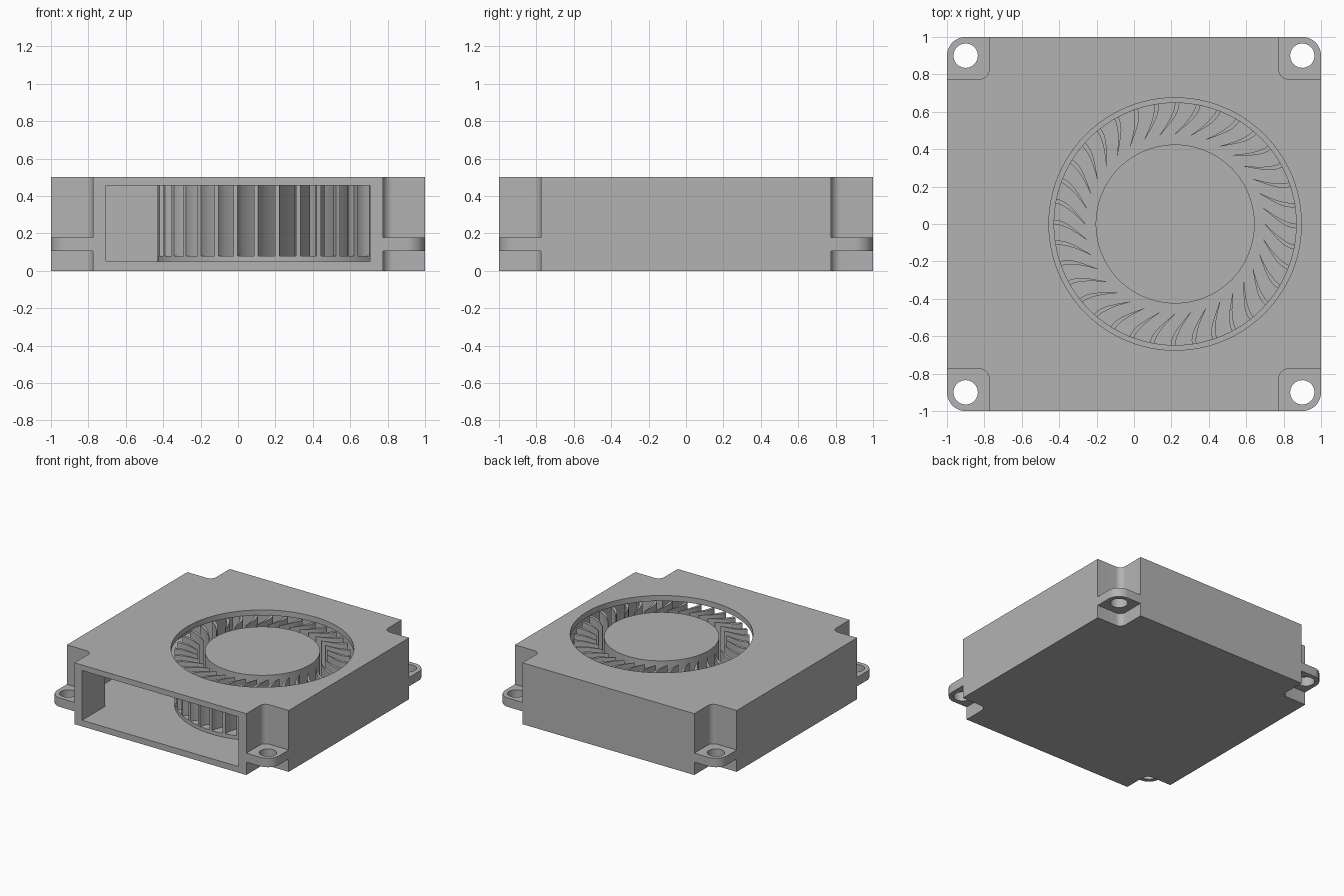
import bpy, bmesh, math
from math import sin, cos, pi, radians

if "Cube" in bpy.data.objects:
    bpy.data.objects.remove(bpy.data.objects["Cube"])

grey = bpy.data.materials.new("plain_grey")
grey.diffuse_color = (0.45, 0.45, 0.45, 1)
grey.use_nodes = True
grey.node_tree.nodes["Principled BSDF"].inputs["Base Color"].default_value = grey.diffuse_color
CX = 0.22  # impeller axis


def arc(cx, cy, r, a0, a1, n):
    return [(cx + r * cos(radians(a0 + (a1 - a0) * i / n)),
             cy + r * sin(radians(a0 + (a1 - a0) * i / n))) for i in range(n + 1)]


def circle(cx, cy, r, n=96):
    return arc(cx, cy, r, 0, 360, n)[:-1]


def rot(pts, k):
    for _ in range(k):
        pts = [(-y, x) for x, y in pts]
    return pts


def prism(bm, pts, z0, z1):
    low = [bm.verts.new((x, y, z0)) for x, y in pts]
    top = [bm.verts.new((x, y, z1)) for x, y in pts]
    n = len(pts)
    bm.faces.new(low[::-1])
    bm.faces.new(top)
    for i in range(n):
        j = (i + 1) % n
        bm.faces.new((low[i], low[j], top[j], top[i]))


def make(name, prisms):
    bm = bmesh.new()
    for p in prisms:
        prism(bm, *p)
    bmesh.ops.recalc_face_normals(bm, faces=bm.faces)
    me = bpy.data.meshes.new(name)
    bm.to_mesh(me)
    bm.free()
    me.materials.append(grey)
    ob = bpy.data.objects.new(name, me)
    bpy.context.collection.objects.link(ob)
    return ob


def activate(ob):
    bpy.ops.object.select_all(action='DESELECT')
    ob.select_set(True)
    bpy.context.view_layer.objects.active = ob


def cut(ob, prisms):
    for p in prisms:
        c = make("cutter", [p])
        c.hide_render = True
        m = ob.modifiers.new("cut", 'BOOLEAN')
        m.operation, m.solver, m.object = 'DIFFERENCE', 'EXACT', c
        activate(ob)
        bpy.ops.object.modifier_apply(modifier=m.name)
        bpy.data.objects.remove(c)


parts = []

# Housing: square with filleted corner notches, hollow, open at front and top
corner = [(1, 0.775)] + arc(0.825, 0.825, 0.05, 270, 180, 8) + [(0.775, 1)]
outline = [p for k in range(4) for p in rot(corner, k)]
housing = make("housing", [(outline, 0, 0.5)])
half = [(0.705, -1.1), (0.705, -0.705), (0.935, -0.705),
        (0.935, 0.705), (0.705, 0.705), (0.705, 0.935)]
cavity = half + [(-x, y) for x, y in reversed(half)]
cut(housing, [(cavity, 0.05, 0.455), (circle(CX, 0, 0.675), 0.4, 0.6)])
parts.append(housing)

# Mounting tabs with screw holes
tab = [(0.77, 0.77), (1, 0.77)] + arc(0.9, 0.9, 0.1, 0, 90, 12) + [(0.77, 1)]
for k, name in enumerate(("back_right", "back_left", "front_left", "front_right")):
    ob = make("mounting_tab_" + name, [(rot(tab, k), 0.105, 0.178)])
    cut(ob, [(rot(circle(0.9, 0.9, 0.065, 40), k), 0, 0.3)])
    parts.append(ob)

# Impeller base disc and hub
parts.append(make("impeller_disc", [(circle(CX, 0, 0.65), 0.045, 0.08)]))
parts.append(make("impeller_hub", [(circle(CX, 0, 0.425), 0.07, 0.48)]))

# Curved blades, thin at the inner tip
R0, R1, N, STEPS = 0.48, 0.65, 36, 7


def blade(a):
    sides = ([], [])
    for i in range(STEPS + 1):
        t = i / STEPS
        r = R0 + (R1 - R0) * t
        ang = a - radians(11) * (1 - (1 - t) ** 2)
        w = (0.004 + 0.02 * min(1, t * 1.6)) / 2 / r
        for s, d in zip(sides, (-w, w)):
            s.append((CX + r * cos(ang + d), r * sin(ang + d)))
    return sides[0] + sides[1][::-1]


parts.append(make("impeller_blades",
                  [(blade(2 * pi * k / N), 0.075, 0.47) for k in range(N)]))

for ob in parts:
    activate(ob)
    bpy.ops.object.shade_smooth_by_angle(angle=radians(30))
